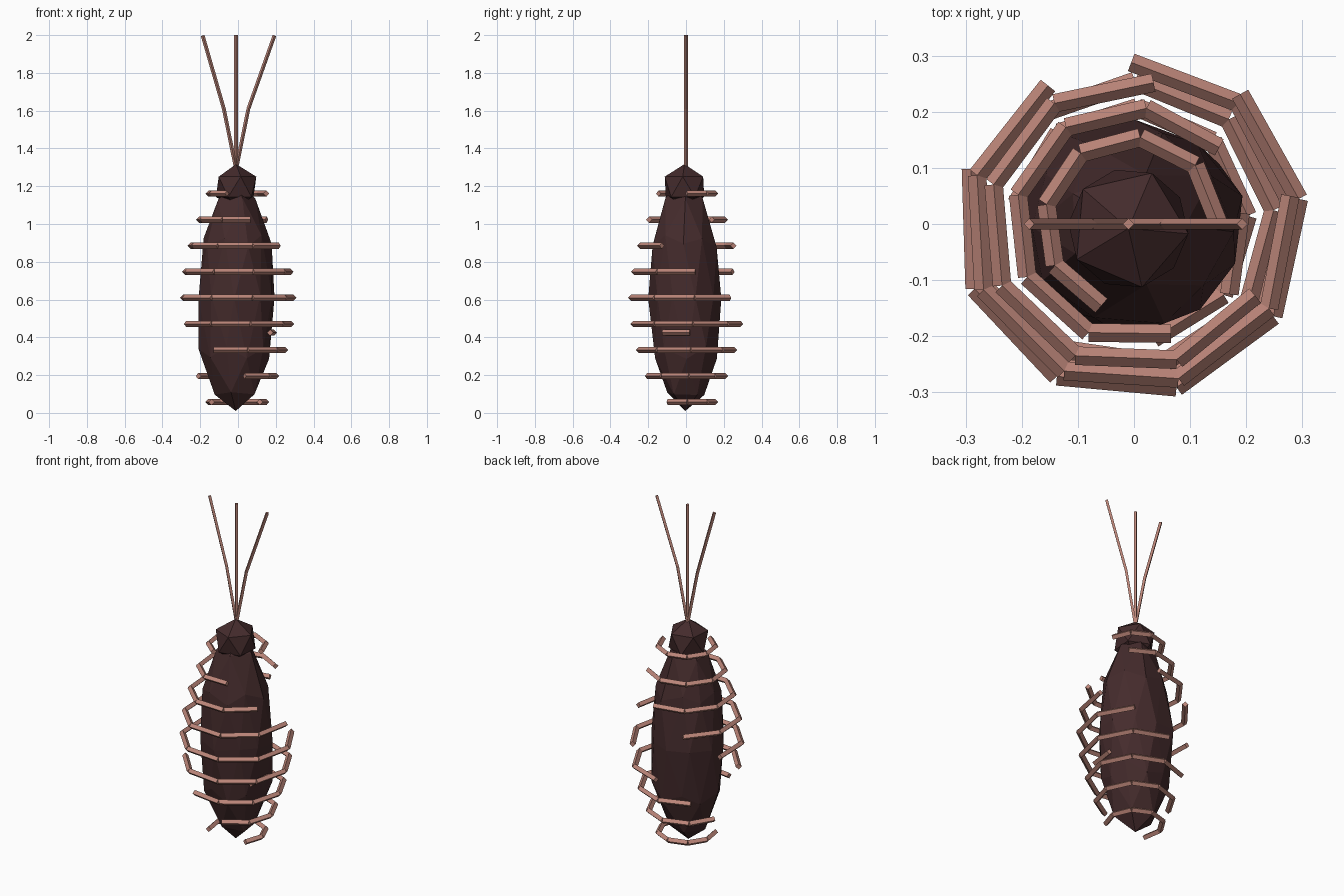
import bpy, math, random
from mathutils import Vector, Matrix

if "Cube" in bpy.data.objects:
    bpy.data.objects.remove(bpy.data.objects["Cube"])

random.seed(4)


def material(name, rgb):
    m = bpy.data.materials.new(name)
    m.diffuse_color = (*rgb, 1)
    m.use_nodes = True
    m.node_tree.nodes["Principled BSDF"].inputs["Base Color"].default_value = m.diffuse_color
    return m


SHELL = material("dark_brown_shell", (0.058, 0.024, 0.025))
LIMB = material("dusty_pink_limb", (0.50, 0.235, 0.19))


def finish(name, mat):
    ob = bpy.context.object
    ob.name = name
    ob.data.materials.append(mat)
    return ob


def rod(name, a, b, radius):
    """Four-sided rod from a to b with an edge pointing upward."""
    a, b = Vector(a), Vector(b)
    d = (b - a).normalized()
    ref = Vector((0, 0, 1)) if abs(d.z) < 0.8 else Vector((0, 1, 0))
    side = ref.cross(d).normalized()
    up = d.cross(side)
    verts = [p + (side * math.cos(t) + up * math.sin(t)) * radius
             for p in (a, b) for t in (i * math.pi / 2 for i in range(4))]
    faces = [(i, (i + 1) % 4, (i + 1) % 4 + 4, i + 4) for i in range(4)]
    faces += [(3, 2, 1, 0), (4, 5, 6, 7)]
    me = bpy.data.meshes.new(name)
    me.from_pydata(verts, [], faces)
    ob = bpy.data.objects.new(name, me)
    bpy.context.collection.objects.link(ob)
    me.materials.append(LIMB)
    return ob


# Faceted body: stretched sphere with slightly uneven vertices
bpy.ops.mesh.primitive_ico_sphere_add(subdivisions=2, radius=1)
body = finish("body", SHELL)
for v in body.data.vertices:
    pole = abs(v.co.z) > 0.99
    j = 0 if pole else 0.012
    v.co = Vector((v.co.x * 0.213 - 0.012 + random.uniform(-j, j),
                   v.co.y * 0.195 - 0.004 + random.uniform(-j, j),
                   v.co.z * 0.605 + 0.615 + random.uniform(-j, j)))

# Faceted head
bpy.ops.mesh.primitive_ico_sphere_add(subdivisions=1, radius=0.12)
head = finish("head", SHELL)
top = max(head.data.vertices, key=lambda v: v.co.z).co
ring = [v.co for v in head.data.vertices if 0.01 < v.co.z < top.z - 0.01]
turn = math.radians(67) - math.atan2(ring[0].y, ring[0].x)
head.data.transform(Matrix.Translation((-0.01, -0.008, 1.197)) @ Matrix.Rotation(turn, 4, 'Z'))

# Antennae: one straight, two bent outward
tip = Vector((-0.01, 0, 1.29))
rod("antenna_middle", tip, (-0.01, 0, 2.0), 0.01)
for name, s in (("left", -1), ("right", 1)):
    knee = Vector((-0.01 + s * 0.065, 0, 1.61))
    rod("antenna_lower_" + name, tip, knee, 0.01)
    rod("antenna_upper_" + name, knee, (0.003 + s * 0.19, 0, 1.998), 0.01)

# Curled limbs: six-rod arcs, each level starting 40 degrees further round
STEP = 41.5
radii = (0.155, 0.208, 0.255, 0.288, 0.302, 0.288, 0.255, 0.208, 0.155)
for level, r in enumerate(radii):
    z = 0.057 + level * 0.138
    start = 210 - 40 * level
    pts = []
    for k in range(7):
        t = math.radians(start - STEP * k)
        pts.append((-0.005 + r * math.cos(t), r * math.sin(t), z))
    for k in range(6):
        rod(f"limb_{level + 1}_part_{k + 1}", pts[k], pts[k + 1], 0.0165)

# Short stub beside the body
rod("limb_stub", (0.17, -0.125, 0.425), (0.19, 0.02, 0.425), 0.0165)
